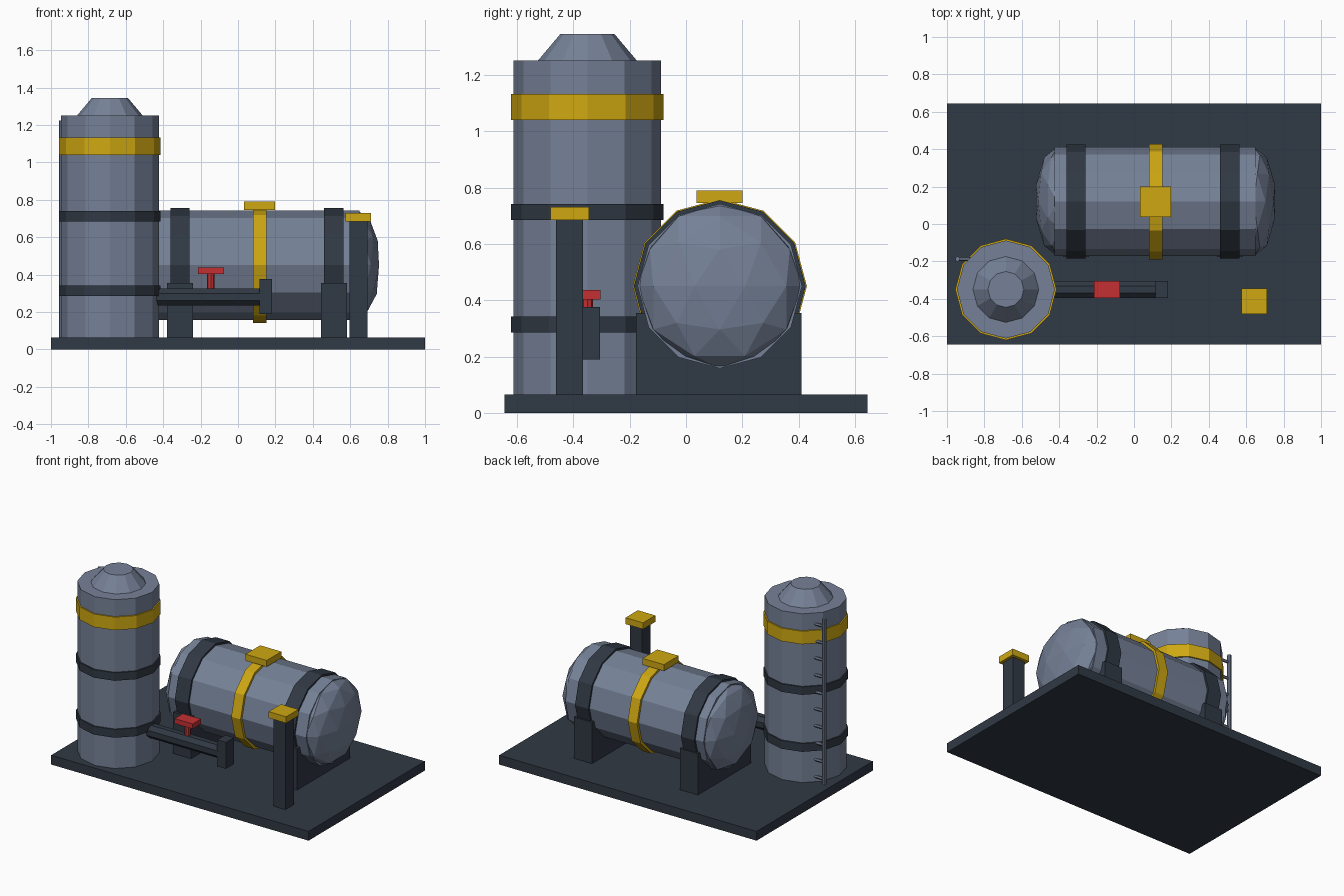
import bpy, bmesh, math
from mathutils import Matrix, Vector

if "Cube" in bpy.data.objects:
    bpy.data.objects.remove(bpy.data.objects["Cube"], do_unlink=True)


def material(name, rgb):
    mat = bpy.data.materials.new(name)
    mat.use_nodes = True
    mat.diffuse_color = (*rgb, 1)
    mat.node_tree.nodes["Principled BSDF"].inputs["Base Color"].default_value = (*rgb, 1)
    return mat


STEEL = material("slate steel", (0.18, 0.22, 0.31))
DARK = material("dark iron", (0.03, 0.041, 0.058))
YELLOW = material("safety yellow", (0.62, 0.39, 0.006))
RED = material("valve red", (0.56, 0.03, 0.032))


def finish(name, bm, mat, matrix):
    mesh = bpy.data.meshes.new(name)
    bm.transform(matrix)
    bm.to_mesh(mesh)
    bm.free()
    mesh.materials.append(mat)
    obj = bpy.data.objects.new(name, mesh)
    bpy.context.collection.objects.link(obj)
    return obj


def box(name, mat, x, y, z):
    """Box from (min, max) pairs on each axis."""
    bm = bmesh.new()
    bmesh.ops.create_cube(bm, size=1)
    centre = Vector([sum(p) / 2 for p in (x, y, z)])
    size = [p[1] - p[0] for p in (x, y, z)]
    finish(name, bm, mat, Matrix.Translation(centre) @ Matrix.Diagonal((*size, 1)))


def drum(name, mat, start, length, r1, r2=None, sides=12, axis="Z", turn=0):
    """Cylinder or cone frustum growing from start along X or Z."""
    bm = bmesh.new()
    bmesh.ops.create_cone(bm, cap_ends=True, segments=sides, radius1=r1,
                          radius2=r1 if r2 is None else r2, depth=length)
    m = Matrix.Translation((0, 0, length / 2)) @ Matrix.Rotation(turn, 4, "Z")
    if axis == "X":
        m = Matrix.Rotation(math.pi / 2, 4, "Y") @ m
    finish(name, bm, mat, Matrix.Translation(start) @ m)


# Base slab
FLOOR = 0.065
box("base_slab", DARK, (-1, 1), (-0.645, 0.645), (0, FLOOR))

# Vertical tank with conical cap and hoops
TX, TY = -0.685, -0.35
drum("vertical_tank", STEEL, (TX, TY, 0.01), 1.24, 0.262)
drum("vertical_tank_cap", STEEL, (TX, TY, 1.25), 0.095, 0.176, 0.096)
for name, mat, low, high in (("lower_hoop", DARK, 0.285, 0.343),
                             ("middle_hoop", DARK, 0.685, 0.741),
                             ("upper_hoop", YELLOW, 1.04, 1.132)):
    drum(name, mat, (TX, TY, low), high - low, 0.271)

# Ladder behind the vertical tank
LX, LY = -0.943, -0.187
drum("ladder_rail", STEEL, (LX, LY, FLOOR), 1.16, 0.013, sides=8)
for i in range(10):
    drum(f"ladder_rung_{i + 1}", STEEL, (LX, LY, 0.1 + 0.119 * i), 0.12, 0.01,
         sides=6, axis="X")

# Horizontal tank with domed ends
HY, HZ = 0.12, 0.45
drum("horizontal_tank", STEEL, (-0.425, HY, HZ), 1.075, 0.292, axis="X")
for name, x in (("right_dome", -0.41), ("left_dome", 0.64)):
    bm = bmesh.new()
    bmesh.ops.create_icosphere(bm, subdivisions=2, radius=0.292)
    finish(name, bm, STEEL, Matrix.Translation((x, HY, HZ)) @ Matrix.Diagonal((0.41, 1, 1, 1)))

# Straps and saddles
for side, x in (("right", -0.31), ("left", 0.513)):
    drum(f"{side}_strap", DARK, (x - 0.052, HY, HZ), 0.104, 0.305, axis="X")
    box(f"{side}_saddle", DARK, (x - 0.07, x + 0.07), (-0.177, 0.41), (FLOOR, 0.355))
drum("centre_strap", YELLOW, (0.08, HY, HZ), 0.072, 0.309, axis="X")
box("tank_hatch", YELLOW, (0.032, 0.197), (0.037, 0.2), (0.745, 0.79))

# Outlet pipe with end flange
drum("outlet_pipe", DARK, (-0.5, TY, 0.28), 0.64, 0.049, sides=8, axis="X", turn=math.pi / 8)
box("pipe_flange", DARK, (0.115, 0.183), (-0.395, -0.305), (0.19, 0.376))

# Valve on the pipe
drum("valve_stem", RED, (-0.145, TY, 0.3), 0.11, 0.02, sides=8)
box("valve_handle", RED, (-0.215, -0.075), (-0.396, -0.304), (0.402, 0.437))

# Capped post
box("post", DARK, (0.597, 0.692), (-0.461, -0.366), (FLOOR, 0.69))
box("post_cap", YELLOW, (0.575, 0.711), (-0.481, -0.345), (0.685, 0.73))
